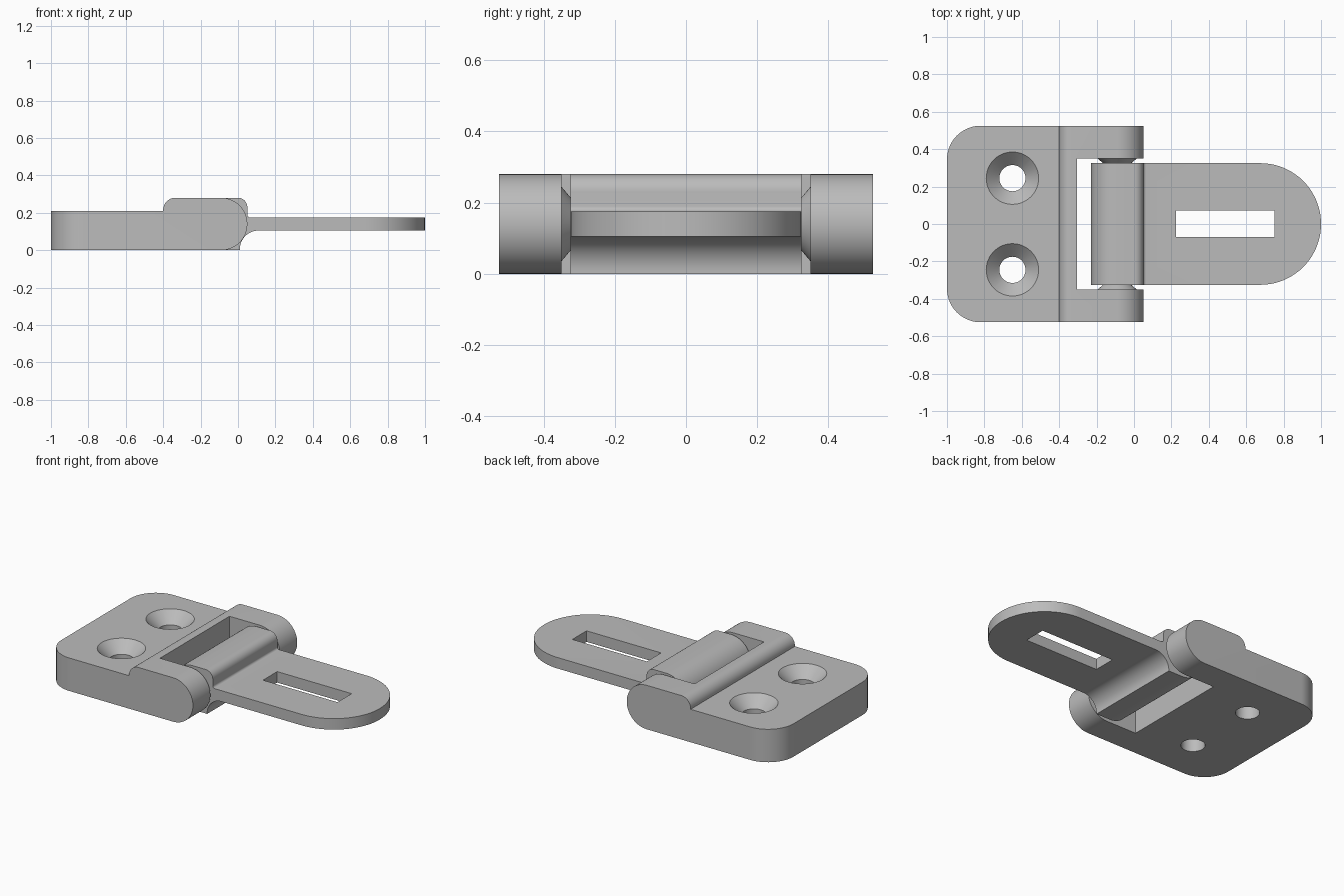
import bpy, bmesh, math
from mathutils import Matrix

cube = bpy.data.objects.get("Cube")
if cube:
    bpy.data.objects.remove(cube, do_unlink=True)

grey = bpy.data.materials.new("plain grey")
grey.use_nodes = True
COLOUR = (0.5, 0.5, 0.5, 1)
grey.diffuse_color = COLOUR
grey.node_tree.nodes["Principled BSDF"].inputs["Base Color"].default_value = COLOUR


def arc(cx, cz, r, start, end, n=16):
    angles = [math.radians(start + (end - start) * i / n) for i in range(n + 1)]
    return [(cx + r * math.cos(a), cz + r * math.sin(a)) for a in angles]


def finish(bm, name):
    bmesh.ops.recalc_face_normals(bm, faces=bm.faces[:])
    mesh = bpy.data.meshes.new(name)
    bm.to_mesh(mesh)
    bm.free()
    mesh.materials.append(grey)
    obj = bpy.data.objects.new(name, mesh)
    bpy.context.collection.objects.link(obj)
    return obj


def side_profile(name, points, half_width, end_x, corner):
    """Extrude a side profile across y and round the upright corners at end_x."""
    bm = bmesh.new()
    face = bm.faces.new([bm.verts.new((x, -half_width, z)) for x, z in points])
    new = bmesh.ops.extrude_face_region(bm, geom=[face])["geom"]
    verts = [g for g in new if isinstance(g, bmesh.types.BMVert)]
    bmesh.ops.translate(bm, verts=verts, vec=(0, 2 * half_width, 0))
    bmesh.ops.recalc_face_normals(bm, faces=bm.faces[:])
    upright = [e for e in bm.edges
               if all(abs(v.co.x - end_x) < 1e-4 for v in e.verts)
               and abs(e.verts[0].co.y - e.verts[1].co.y) < 1e-4]
    bmesh.ops.bevel(bm, geom=upright, offset=corner, segments=20,
                    profile=0.5, affect='EDGES', clamp_overlap=False)
    return finish(bm, name)


def box(name, x0, x1, y0, y1, z0, z1):
    bm = bmesh.new()
    bmesh.ops.create_cube(bm, size=1, matrix=Matrix.Translation(
        ((x0 + x1) / 2, (y0 + y1) / 2, (z0 + z1) / 2))
        @ Matrix.Diagonal((x1 - x0, y1 - y0, z1 - z0, 1)))
    return finish(bm, name)


def cone(name, matrix, r1, r2, depth):
    bm = bmesh.new()
    bmesh.ops.create_cone(bm, cap_ends=True, segments=48, radius1=r1,
                          radius2=r2, depth=depth, matrix=matrix)
    return finish(bm, name)


def activate(obj):
    bpy.ops.object.select_all(action='DESELECT')
    obj.select_set(True)
    bpy.context.view_layer.objects.active = obj


def cut(obj, cutter):
    cutter.hide_render = True
    mod = obj.modifiers.new("cut", 'BOOLEAN')
    mod.operation = 'DIFFERENCE'
    mod.solver = 'EXACT'
    mod.object = cutter
    activate(obj)
    bpy.ops.object.modifier_apply(modifier=mod.name)
    bpy.data.objects.remove(cutter, do_unlink=True)


PIVOT_X, PIVOT_Z = -0.09, 0.14

# Base plate with raised, round-nosed hinge arms
base = side_profile(
    "base_plate",
    [(-1, 0)] + arc(PIVOT_X, PIVOT_Z, 0.14, -90, 90, 32)
    + arc(-0.335, 0.215, 0.065, 90, 180) + [(-0.4, 0.21), (-1, 0.21)],
    0.525, -1, 0.18)
cut(base, box("arm_gap_cutter", -0.305, 0.3, -0.35, 0.35, -0.1, 0.4))

# Countersunk screw holes
for y in (-0.245, 0.245):
    cut(base, cone("hole_cutter", Matrix.Translation((-0.65, y, 0.1)), 0.07, 0.07, 0.5))
    cut(base, cone("countersink_cutter", Matrix.Translation((-0.65, y, 0.18)),
                   0.07, 0.15, 0.08))

# Swinging leaf: knuckle, fillets and flat tongue in one profile
leaf = side_profile(
    "hinge_leaf",
    arc(PIVOT_X, PIVOT_Z, 0.14, 90, 270, 32)
    + [(0.01, 0)] + arc(0.11, 0.005, 0.1, 180, 90)
    + [(1, 0.105), (1, 0.175)] + arc(0.065, 0.19, 0.015, 270, 180, 6)
    + arc(0, 0.23, 0.05, 0, 90, 12),
    0.325, 1, 0.3245)
cut(leaf, box("slot_cutter", 0.225, 0.75, -0.07, 0.073, 0, 0.3))

# Conical pivots between the arms and the knuckle
parts = [base, leaf]
for name, side in (("back_pivot", 1), ("front_pivot", -1)):
    matrix = (Matrix.Translation((PIVOT_X, side * 0.3375, PIVOT_Z))
              @ Matrix.Rotation(math.radians(-90 * side), 4, 'X'))
    parts.append(cone(name, matrix, 0.074, 0.106, 0.027))

for part in parts:
    activate(part)
    bpy.ops.object.shade_smooth_by_angle(angle=math.radians(30))
